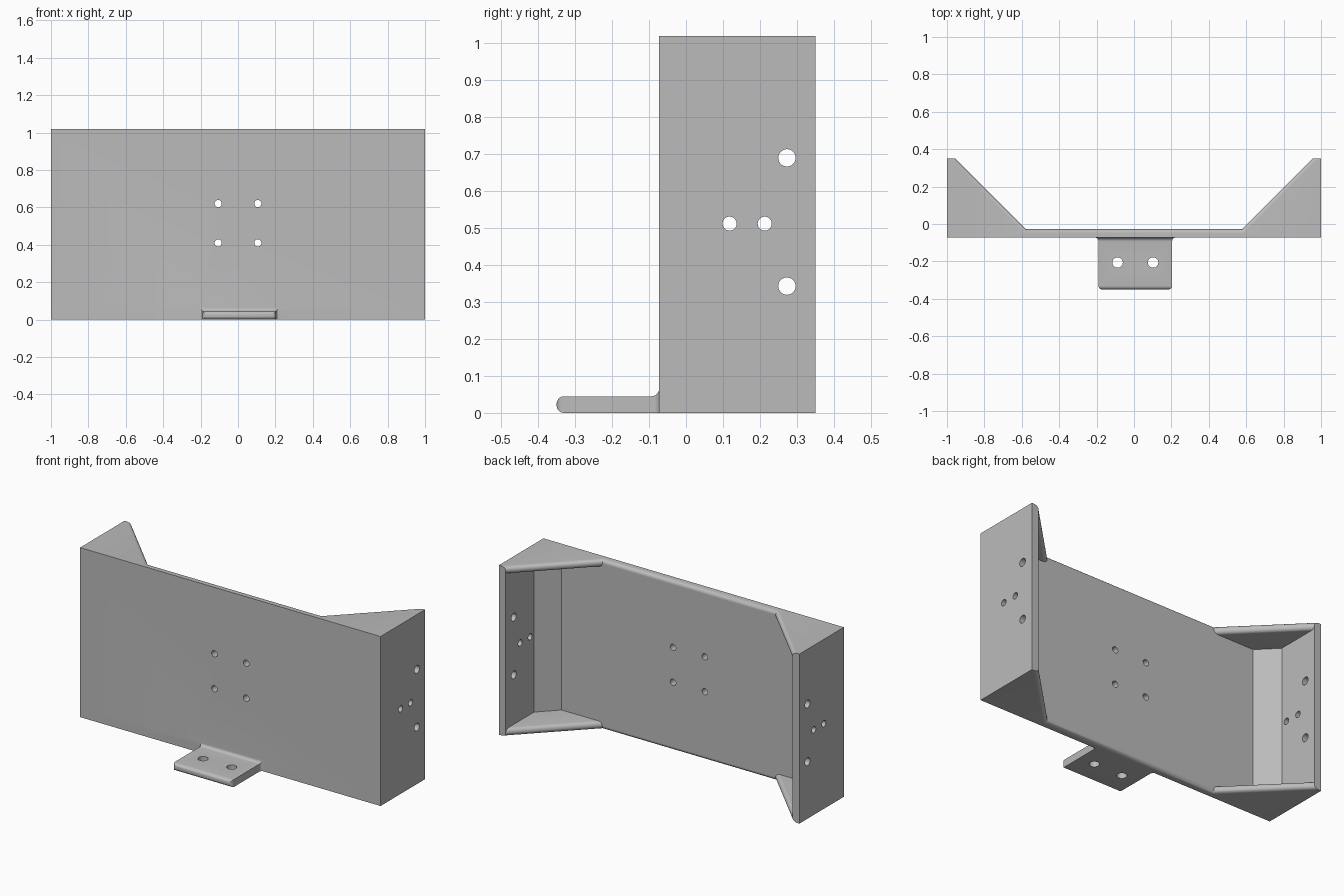
import bpy, bmesh, math
from mathutils import Matrix, Vector

if "Cube" in bpy.data.objects:
    bpy.data.objects.remove(bpy.data.objects["Cube"])

W, YF, YB, H, T = 1.0, -0.073, 0.35, 1.02, 0.045   # half width, front, back, height, sheet thickness
YI, XI = YF + T, W - T                              # inner faces of the walls

grey = bpy.data.materials.new("plain_grey")
grey.diffuse_color = (0.5, 0.5, 0.5, 1)
grey.use_nodes = True
grey.node_tree.nodes["Principled BSDF"].inputs["Base Color"].default_value = grey.diffuse_color


def make(name, bm):
    bmesh.ops.recalc_face_normals(bm, faces=bm.faces)
    me = bpy.data.meshes.new(name)
    bm.to_mesh(me)
    bm.free()
    me.materials.append(grey)
    ob = bpy.data.objects.new(name, me)
    bpy.context.collection.objects.link(ob)
    return ob


def prism(half, z0, z1):
    """Extrude an outline given by its right half, mirrored across x = 0."""
    pts = half + [(-x, y) for x, y in reversed(half)]
    bm = bmesh.new()
    face = bm.faces.new([bm.verts.new((x, y, z0)) for x, y in pts])
    ext = bmesh.ops.extrude_face_region(bm, geom=[face])
    bmesh.ops.translate(bm, vec=(0, 0, z1 - z0),
                        verts=[v for v in ext["geom"] if isinstance(v, bmesh.types.BMVert)])
    return bm


def combine(target, other, op):
    mod = target.modifiers.new(op.lower(), "BOOLEAN")
    mod.operation, mod.solver, mod.object = op, "EXACT", other
    bpy.context.view_layer.objects.active = target
    bpy.ops.object.modifier_apply(modifier=mod.name)
    bpy.data.objects.remove(other)


# upright walls: back plate, side plates and slanted inner corners
body = make("bracket_body", prism(
    [(W, YF), (W, YB), (XI, YB), (XI, 0.08), (0.848, YI)], T / 2, H - T / 2))

# top and bottom flanges with corner gussets and rounded inner edges
for name, z in (("bottom_flange", 0), ("top_flange", H - T)):
    bm = prism([(W, YF), (W, YB), (XI, YB), (XI - (YB - YI), YI)], z, z + T)
    inner = [e for e in bm.edges
             if abs(e.verts[0].co.z - e.verts[1].co.z) < 1e-5
             and all(abs(v.co.x) < XI + 0.01 and v.co.y > YI - 0.01 for v in e.verts)]
    bmesh.ops.bevel(bm, geom=inner, offset=0.0215, segments=6, profile=0.5, affect="EDGES")
    combine(body, make(name, bm), "UNION")

# mounting tab: rings lofted from the rounded nose to the fillet at the wall
CX, HW, R, F = 0.007, 0.197, 0.02, 0.02
rings = []
for i in range(7):
    a = math.pi / 2 * i / 6
    d = R * (1 - math.sin(a))
    rings.append((-0.35 + R * (1 - math.cos(a)), HW - d, d, T - d))
for i in range(7):
    a = math.pi / 2 * i / 6
    d = F * (1 - math.cos(a))
    rings.append((YF - F + F * math.sin(a), HW + d * 0.8, 0, T + d))
rings.append((YF + 0.02, HW + F * 0.8, 0, T + F))
bm = bmesh.new()
loops = [[bm.verts.new(p) for p in ((CX - w, y, lo), (CX + w, y, lo), (CX + w, y, hi), (CX - w, y, hi))]
         for y, w, lo, hi in rings]
for a, b in zip(loops, loops[1:]):
    for k in range(4):
        bm.faces.new((a[k], a[(k + 1) % 4], b[(k + 1) % 4], b[k]))
bm.faces.new(loops[0])
bm.faces.new(loops[-1])
combine(body, make("mounting_tab", bm), "UNION")

# screw holes: centre, axis, radius, length
holes = [((x, -0.05, z), "Y", 0.019, 0.1) for x in (-0.106, 0.106) for z in (0.41, 0.62)]
holes += [((CX + s * 0.095, -0.206, 0.02), "Z", 0.028, 0.2) for s in (-1, 1)]
for s in (-1, 1):
    holes += [((s * 0.98, 0.273, z), "X", 0.0235, 0.2) for z in (0.343, 0.69)]
    holes += [((s * 0.98, y, 0.512), "X", 0.019, 0.2) for y in (0.118, 0.213)]
bm = bmesh.new()
for c, axis, r, length in holes:
    rot = Vector((0, 0, 1)).rotation_difference(
        Vector([float(axis == k) for k in "XYZ"])).to_matrix().to_4x4()
    bmesh.ops.create_cone(bm, cap_ends=True, segments=32, radius1=r, radius2=r, depth=length,
                          matrix=Matrix.Translation(c) @ rot)
combine(body, make("hole_cutter", bm), "DIFFERENCE")

# smooth rounded edges, crisp corners
bpy.ops.object.select_all(action="DESELECT")
body.select_set(True)
bpy.context.view_layer.objects.active = body
bpy.ops.object.shade_smooth_by_angle(angle=math.radians(30))
